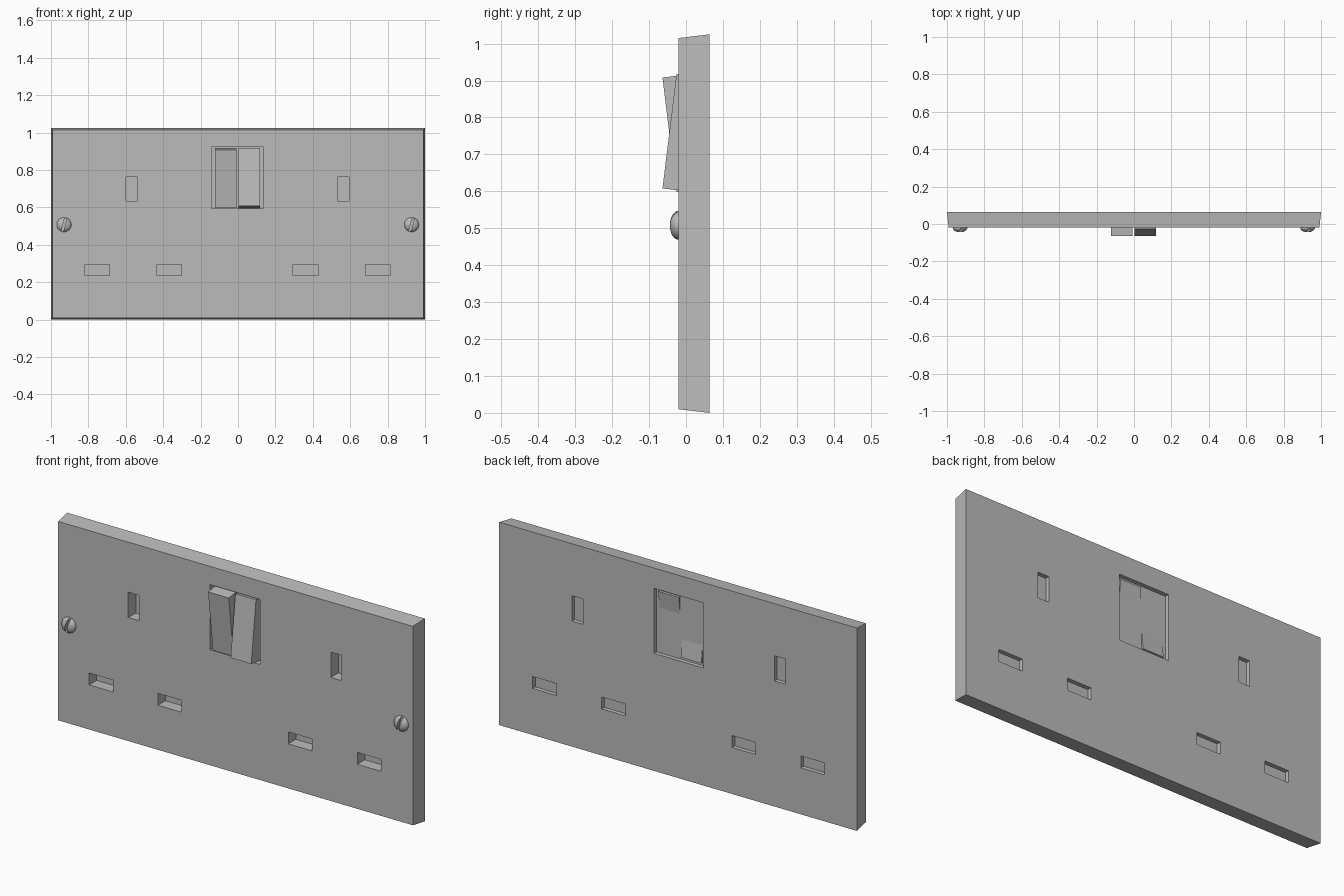
import bpy, bmesh, math
from mathutils import Matrix, Vector

if "Cube" in bpy.data.objects:
    bpy.data.objects.remove(bpy.data.objects["Cube"])

HEIGHT = 1.025
FRONT, BACK = -0.02, 0.063

grey = bpy.data.materials.new("plain grey")
grey.use_nodes = True
grey.diffuse_color = (0.5, 0.5, 0.5, 1)
grey.node_tree.nodes["Principled BSDF"].inputs["Base Color"].default_value = (0.5, 0.5, 0.5, 1)


def make(name, bm):
    bmesh.ops.recalc_face_normals(bm, faces=bm.faces)
    mesh = bpy.data.meshes.new(name)
    bm.to_mesh(mesh)
    bm.free()
    mesh.materials.append(grey)
    obj = bpy.data.objects.new(name, mesh)
    bpy.context.collection.objects.link(obj)
    return obj


def box(name, centre, size, tilt=Matrix()):
    bm = bmesh.new()
    matrix = Matrix.Translation(centre) @ tilt @ Matrix.Diagonal((*size, 1))
    bmesh.ops.create_cube(bm, size=1, matrix=matrix)
    return make(name, bm)


def select_only(obj):
    bpy.ops.object.select_all(action='DESELECT')
    obj.select_set(True)
    bpy.context.view_layer.objects.active = obj


def cut(obj, cutter):
    select_only(obj)
    mod = obj.modifiers.new("cut", 'BOOLEAN')
    mod.operation = 'DIFFERENCE'
    mod.solver = 'EXACT'
    mod.object = cutter
    bpy.ops.object.modifier_apply(modifier=mod.name)
    bpy.data.objects.remove(cutter)


# Face plate, slightly narrower at the front
mid_y = (FRONT + BACK) / 2
plate = box("face_plate", (0, mid_y, HEIGHT / 2), (2, BACK - FRONT, HEIGHT))
for v in plate.data.vertices:
    if v.co.y < mid_y:
        v.co.x -= math.copysign(0.009, v.co.x)
        v.co.z -= math.copysign(0.01, v.co.z - HEIGHT / 2)

# Openings: centre x, centre z, width, height
openings = [(-0.003, 0.758, 0.278, 0.329)]
openings += [(x, 0.698, 0.061, 0.128) for x in (-0.569, 0.563)]
openings += [(x, 0.265, 0.132, 0.06) for x in (-0.752, -0.368, 0.361, 0.747)]
for x, z, w, h in openings:
    cut(plate, box("cutter", (x, mid_y, z), (w, 0.3, h)))

# Thin inner panel closing the openings
box("inner_panel", (0, 0.041, HEIGHT / 2), (1.97, 0.002, HEIGHT - 0.03))

# Two rocker switches tipped opposite ways
for side, x, sign in (("right", -0.065, 1), ("left", 0.061, -1)):
    tilt = Matrix.Rotation(math.radians(7 * sign), 4, 'X')
    box(side + "_rocker", (x, -0.0055, 0.758), (0.115, 0.079, 0.312), tilt)

# Domed screws with a slanted slot
for side, x in (("right", -0.93), ("left", 0.928)):
    bm = bmesh.new()
    bmesh.ops.create_uvsphere(bm, u_segments=24, v_segments=16, radius=1)
    squash = Matrix.Diagonal((0.039, 0.024, 0.039, 1))
    turn = Matrix.Rotation(math.radians(90), 4, 'X')
    bm.transform(Matrix.Translation((x, FRONT, 0.508)) @ squash @ turn)
    screw = make(side + "_screw", bm)
    slant = Matrix.Rotation(math.radians(15), 4, 'Y')
    cut(screw, box("cutter", (x, FRONT - 0.02, 0.508), (0.013, 0.03, 0.12), slant))
    select_only(screw)
    bpy.ops.object.shade_smooth_by_angle(angle=math.radians(30))
